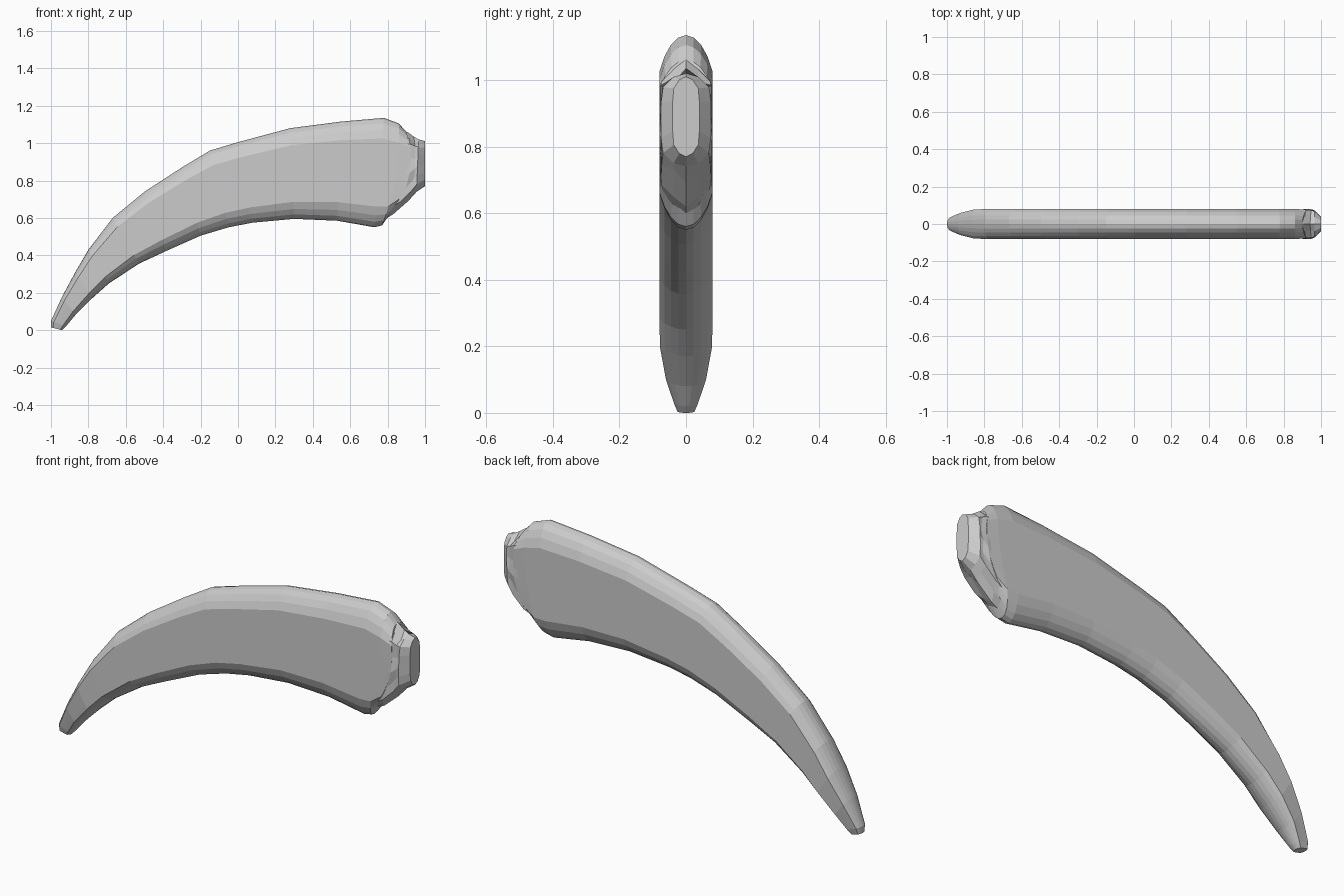
import bpy, bmesh, math


def loft(name, rings, sides, jag=None):
    """Loft flattened oval rings: (top x, top z, bottom x, bottom z, half width, bulge)."""
    jag = jag or {}
    bm = bmesh.new()
    loops = []
    for r, (ux, uz, lx, lz, w, bulge) in enumerate(rings):
        loop = []
        for i in range(sides):
            a = 2 * math.pi * i / sides
            # alternate vertices pinch inwards for the torn stump
            k = 1 - jag.get(r, 0) * (i % 2)
            t = (1 - math.cos(a) * k) / 2
            y = max(-1, min(1, 1.3 * math.sin(a))) * w * k
            x = ux + (lx - ux) * t + bulge * 4 * t * (1 - t)
            loop.append(bm.verts.new((x, y, uz + (lz - uz) * t)))
        loops.append(loop)
    for a, b in zip(loops, loops[1:]):
        for i in range(sides):
            j = (i + 1) % sides
            bm.faces.new((a[i], a[j], b[j], b[i]))
    # strip caps follow the bulge of the end rings
    for loop in (loops[0], loops[-1]):
        for i in range(sides // 2):
            quad = [loop[i], loop[i + 1], loop[-i - 1], loop[-i]]
            bm.faces.new(list(dict.fromkeys(quad)))
    bmesh.ops.recalc_face_normals(bm, faces=bm.faces)
    mesh = bpy.data.meshes.new(name)
    bm.to_mesh(mesh)
    bm.free()
    obj = bpy.data.objects.new(name, mesh)
    bpy.context.collection.objects.link(obj)
    return obj


# Curved horn body, tip to root
W = 0.08
loft("horn", [
    (-1.00, 0.015, -0.94, 0.00, 0.025, 0),
    (-1.00, 0.05, -0.92, 0.02, 0.035, 0),
    (-0.94, 0.18, -0.87, 0.08, 0.06, 0),
    (-0.87, 0.31, -0.78, 0.17, 0.078, 0),
    (-0.80, 0.43, -0.69, 0.25, W, 0),
    (-0.67, 0.60, -0.53, 0.355, W, 0),
    (-0.50, 0.74, -0.38, 0.425, W, 0),
    (-0.30, 0.87, -0.20, 0.505, W, 0),
    (-0.15, 0.96, -0.05, 0.55, W, 0),
    (0.00, 1.005, 0.08, 0.575, W, 0),
    (0.28, 1.08, 0.30, 0.595, W, 0),
    (0.55, 1.115, 0.53, 0.585, W, 0),
    (0.78, 1.135, 0.73, 0.55, W, 0),
    (0.86, 1.105, 0.77, 0.56, W, 0.03),
    (0.90, 1.06, 0.81, 0.62, 0.077, 0.06),
], 28)

# Faceted broken root stump
loft("root_stump", [
    (0.86, 1.07, 0.78, 0.59, 0.075, 0.05),
    (0.905, 1.06, 0.83, 0.62, 0.08, 0.05),
    (0.94, 1.035, 0.91, 0.69, 0.08, 0.02),
    (0.965, 1.02, 0.955, 0.74, 0.075, 0),
    (1.00, 1.01, 1.00, 0.77, 0.04, 0),
], 16, {1: 0.06, 2: 0.16})
